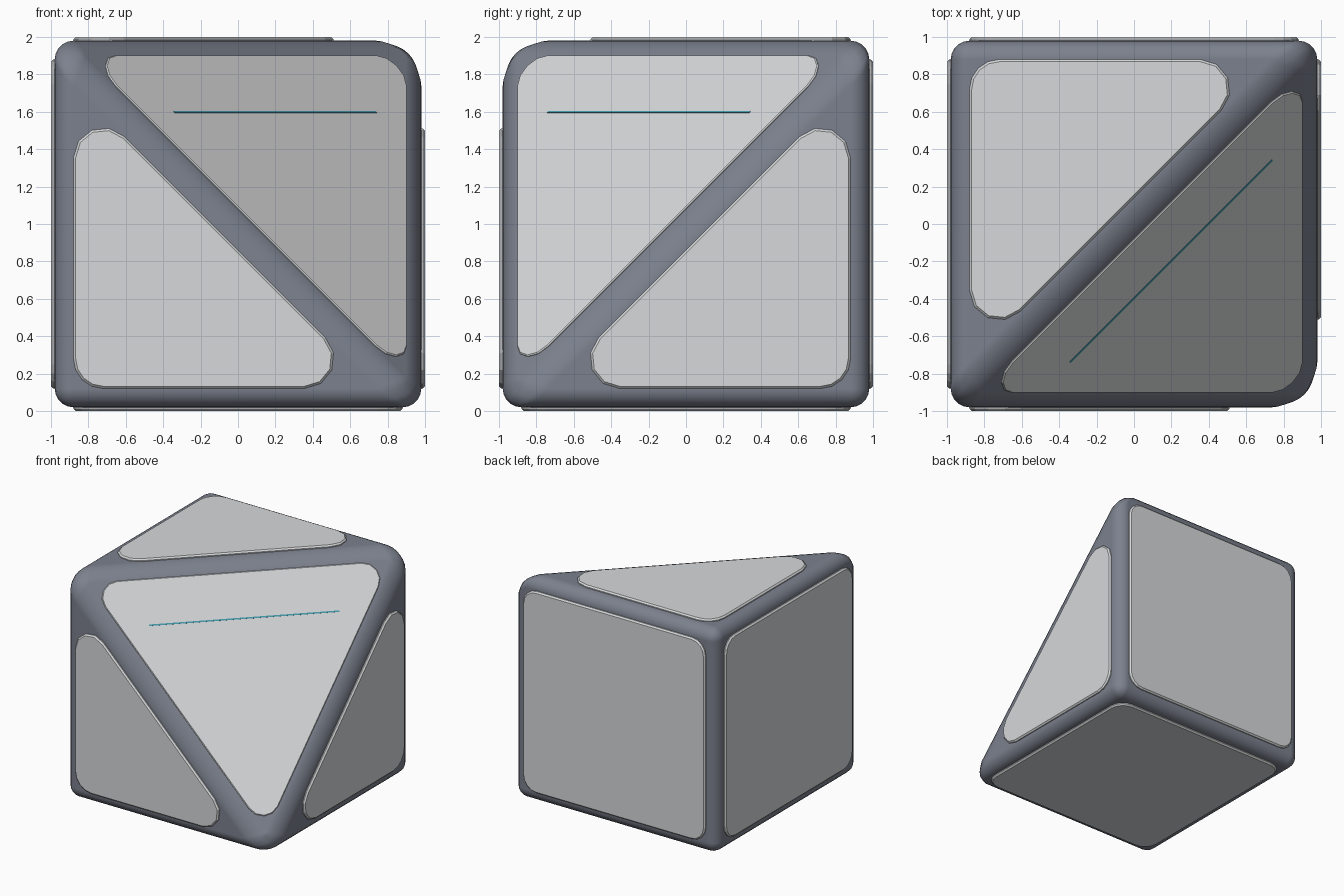
import bpy, bmesh, math
from mathutils import Vector

if "Cube" in bpy.data.objects:
    bpy.data.objects.remove(bpy.data.objects["Cube"])

H = 0.98        # half size of the body
F = 0.88        # half size of the face panels
UP = Vector((0, 0, 1))


def material(name, rgb):
    m = bpy.data.materials.new(name)
    m.diffuse_color = (*rgb, 1)
    m.use_nodes = True
    m.node_tree.nodes["Principled BSDF"].inputs["Base Color"].default_value = m.diffuse_color
    return m


FRAME = material("slate_grey", (0.20, 0.22, 0.27))
PANEL = material("light_grey", (0.68, 0.69, 0.70))
TEAL = material("teal", (0.06, 0.34, 0.42))


def place(q):
    """Cut corner lies at (+,+,+) in local space; flip it to right, front, top."""
    return Vector((q[0], -q[1], q[2])) + UP


def make(name, bm, mat):
    bmesh.ops.recalc_face_normals(bm, faces=bm.faces)
    me = bpy.data.meshes.new(name)
    bm.to_mesh(me)
    bm.free()
    me.materials.append(mat)
    ob = bpy.data.objects.new(name, me)
    bpy.context.collection.objects.link(ob)
    return ob


def rounded(pts, r, inset=0.0, seg=4):
    """Polygon outline with arc corners, optionally offset inward."""
    out = []
    n = len(pts)
    for i, p in enumerate(pts):
        a = (pts[i - 1] - p).normalized()
        b = (pts[(i + 1) % n] - p).normalized()
        h = a.angle(b) / 2
        c = p + (a + b).normalized() * (r / math.sin(h))
        va = (p + a * (r / math.tan(h)) - c).normalized()
        vb = (p + b * (r / math.tan(h)) - c).normalized()
        w = va.angle(vb)
        for s in range(seg + 1):
            t = s / seg
            v = (va * math.sin((1 - t) * w) + vb * math.sin(t * w)) / math.sin(w)
            out.append(c + v * (r - inset))
    return out


def plate(name, pts, normal, r, height, chamfer, mat):
    """Raised plate with rounded corners and a chamfered rim."""
    pts = [Vector(p) for p in pts]
    normal = Vector(normal).normalized()
    bm = bmesh.new()
    rings = []
    for z, inset in ((-0.02, 0), (height - chamfer, 0), (height, chamfer)):
        rings.append([bm.verts.new(place(p + normal * z)) for p in rounded(pts, r, inset)])
    n = len(rings[0])
    for lo, hi in zip(rings, rings[1:]):
        for i in range(n):
            j = (i + 1) % n
            bm.faces.new((lo[i], lo[j], hi[j], hi[i]))
    bm.faces.new(rings[0])
    bm.faces.new(rings[-1])
    return make(name, bm, mat)


# body: cube with one corner cut through its three neighbours, edges rounded
bm = bmesh.new()
for x in (-H, H):
    for y in (-H, H):
        for z in (-H, H):
            if x + y + z < 2 * H:
                bm.verts.new(place((x, y, z)))
bmesh.ops.convex_hull(bm, input=bm.verts)
bmesh.ops.dissolve_limit(bm, angle_limit=0.01, verts=bm.verts, edges=bm.edges)
body = make("body", bm, FRAME)
bev = body.modifiers.new("round_edges", 'BEVEL')
bev.width = 0.1
bev.segments = 5
bev.limit_method = 'NONE'
bev.use_clamp_overlap = False
bev.harden_normals = True
for p in body.data.polygons:
    p.use_smooth = True

# triangular panels on the cut faces, square panels on the whole faces
TRI = [(-F, -F), (F - 0.14, -F), (-F, F - 0.14)]
SQUARE = [(-F, -F), (F, -F), (F, F), (-F, F)]


def on_face(axis, sign, pts):
    res = []
    for a, b in pts:
        q = [a, b]
        q.insert(axis, sign * H)
        res.append(q)
    return res


for axis, (cut_side, full_side) in enumerate((("right", "left"), ("front", "back"), ("top", "bottom"))):
    n = [0, 0, 0]
    n[axis] = 1
    plate(cut_side + "_panel", on_face(axis, 1, TRI), n, 0.16, 0.02, 0.012, PANEL)
    n[axis] = -1
    plate(full_side + "_panel", on_face(axis, -1, SQUARE), n, 0.13, 0.02, 0.012, PANEL)

# large triangular panel on the slanted face
E = 0.9
low = H - 2 * E
plate("slanted_panel", [(low, E, E), (E, low, E), (E, E, low)], (1, 1, 1), 0.135, 0.009, 0.006, PANEL)

# thin teal line across the slanted panel
n = Vector((1, 1, 1)).normalized()
mid = Vector((0.198, 0.198, 0.598))
along = Vector((1, -1, 0)).normalized() * 0.765
across = n.cross(along).normalized() * 0.006
bm = bmesh.new()
for s in (-1, 1):
    for t in (-1, 1):
        for d in (-0.004, 0.003):
            bm.verts.new(place(mid + along * s + across * t + n * d))
bmesh.ops.convex_hull(bm, input=bm.verts)
make("line", bm, TEAL)
